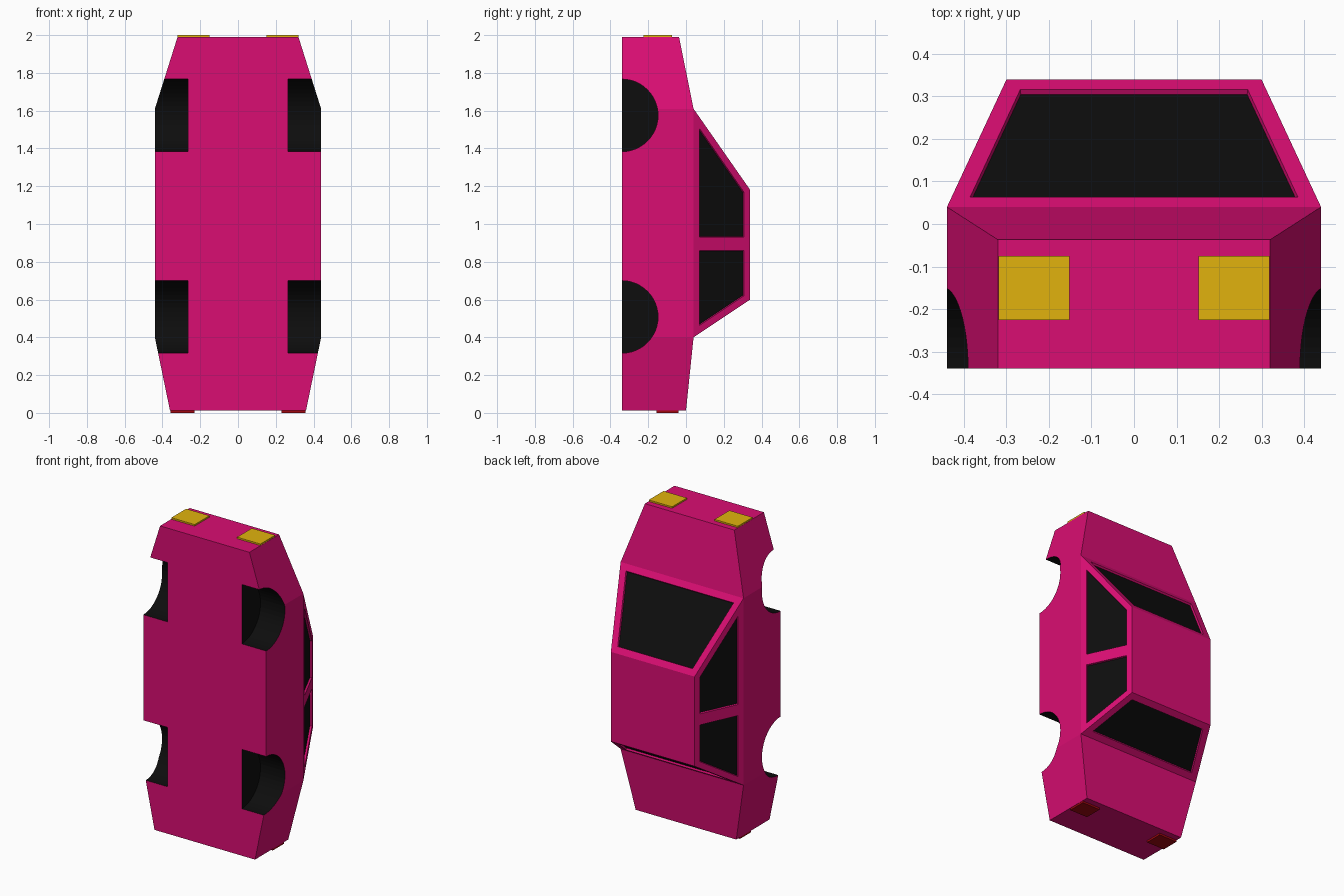
import bpy, bmesh, math
from mathutils import Matrix, Vector

if "Cube" in bpy.data.objects:
    bpy.data.objects.remove(bpy.data.objects["Cube"])


def material(name, color):
    m = bpy.data.materials.new(name)
    m.diffuse_color = (*color, 1)
    m.use_nodes = True
    m.node_tree.nodes["Principled BSDF"].inputs["Base Color"].default_value = m.diffuse_color
    return m


paint = material("pink_paint", (0.70, 0.004, 0.17))
black = material("black", (0.004, 0.004, 0.004))
yellow = material("headlight_yellow", (0.75, 0.45, 0.004))
red = material("tail_red", (0.35, 0.002, 0.005))


def make_object(name, bm, mats):
    bmesh.ops.recalc_face_normals(bm, faces=bm.faces)
    me = bpy.data.meshes.new(name)
    bm.to_mesh(me)
    bm.free()
    for m in mats:
        me.materials.append(m)
    ob = bpy.data.objects.new(name, me)
    bpy.context.collection.objects.link(ob)
    return ob


# Body: cross-sections lofted from tail (low z) to nose (high z)
FLOOR = -0.34
sections = [(0.012, 0.36, 0.0), (0.40, 0.44, 0.04), (1.61, 0.44, 0.04), (1.99, 0.32, -0.037)]
bm = bmesh.new()
rings = [[bm.verts.new(p) for p in ((-w, FLOOR, z), (w, FLOOR, z), (w, top, z), (-w, top, z))]
         for z, w, top in sections]
for a, b in zip(rings, rings[1:]):
    for i in range(4):
        j = (i + 1) % 4
        face = bm.faces.new((a[i], a[j], b[j], b[i]))
        if a is rings[1] and i == 2:
            deck = face
bm.faces.new(rings[0])
bm.faces.new(rings[-1])
bmesh.ops.recalc_face_normals(bm, faces=bm.faces)

# Cabin: the deck extruded up to a smaller roof
roof = bmesh.ops.extrude_discrete_faces(bm, faces=[deck])["faces"][0]
for v in roof.verts:
    v.co = (math.copysign(0.30, v.co.x), 0.34, 1.18 if v.co.z > 1 else 0.60)
bm.normal_update()


def cabin_faces():
    return [f for f in bm.faces if 0.15 < f.calc_center_median().y < 0.3]


# Split the cabin sides at the door pillar
sides = [f for f in cabin_faces() if abs(f.normal.x) > 0.5]
geom = sides + list({e for f in sides for e in f.edges}) + list({v for f in sides for v in f.verts})
bmesh.ops.bisect_plane(bm, geom=geom, plane_co=(0, 0, 0.895), plane_no=(0, 0, 1))
bm.normal_update()

# Windows: inset frame, then recessed glass
for f in cabin_faces():
    width = 0.036 if abs(f.normal.x) > 0.5 else 0.042
    bmesh.ops.inset_individual(bm, faces=[f], thickness=width, use_even_offset=True)
    bmesh.ops.inset_individual(bm, faces=[f], thickness=0.002, depth=-0.012, use_even_offset=True)
    f.material_index = 1
body = make_object("car_body", bm, [paint, black])

# Wheel wells cut out of the body, lined in black
bm = bmesh.new()
for side in (-1, 1):
    for z in (0.508, 1.575):
        bmesh.ops.create_cone(bm, cap_ends=True, segments=48, radius1=0.192, radius2=0.192, depth=0.3,
                              matrix=Matrix.Translation((side * 0.415, FLOOR, z)) @ Matrix.Rotation(math.pi / 2, 4, 'Y'))
for f in bm.faces:
    f.material_index = 1
cutter = make_object("wheel_well_cutter", bm, [paint, black])
cutter.hide_render = True
mod = body.modifiers.new("wheel_wells", 'BOOLEAN')
mod.operation = 'DIFFERENCE'
mod.solver = 'EXACT'
mod.object = cutter
bpy.context.view_layer.objects.active = body
bpy.ops.object.modifier_apply(modifier=mod.name)
bpy.data.objects.remove(cutter)


# Lights: thin plates on nose and tail
def light_pair(name, x0, x1, y0, y1, z0, z1, mat):
    for side, label in ((-1, "left"), (1, "right")):
        bm = bmesh.new()
        bmesh.ops.create_cube(bm, size=1)
        size = Vector((x1 - x0, y1 - y0, z1 - z0))
        bmesh.ops.scale(bm, vec=size, verts=bm.verts)
        bmesh.ops.translate(bm, vec=(side * (x0 + x1) / 2, (y0 + y1) / 2, (z0 + z1) / 2), verts=bm.verts)
        make_object(f"{name}_{label}", bm, [mat])


light_pair("headlight", 0.152, 0.319, -0.226, -0.075, 1.985, 2.0, yellow)
light_pair("tail_light", 0.23, 0.358, -0.155, -0.04, 0.0, 0.017, red)
